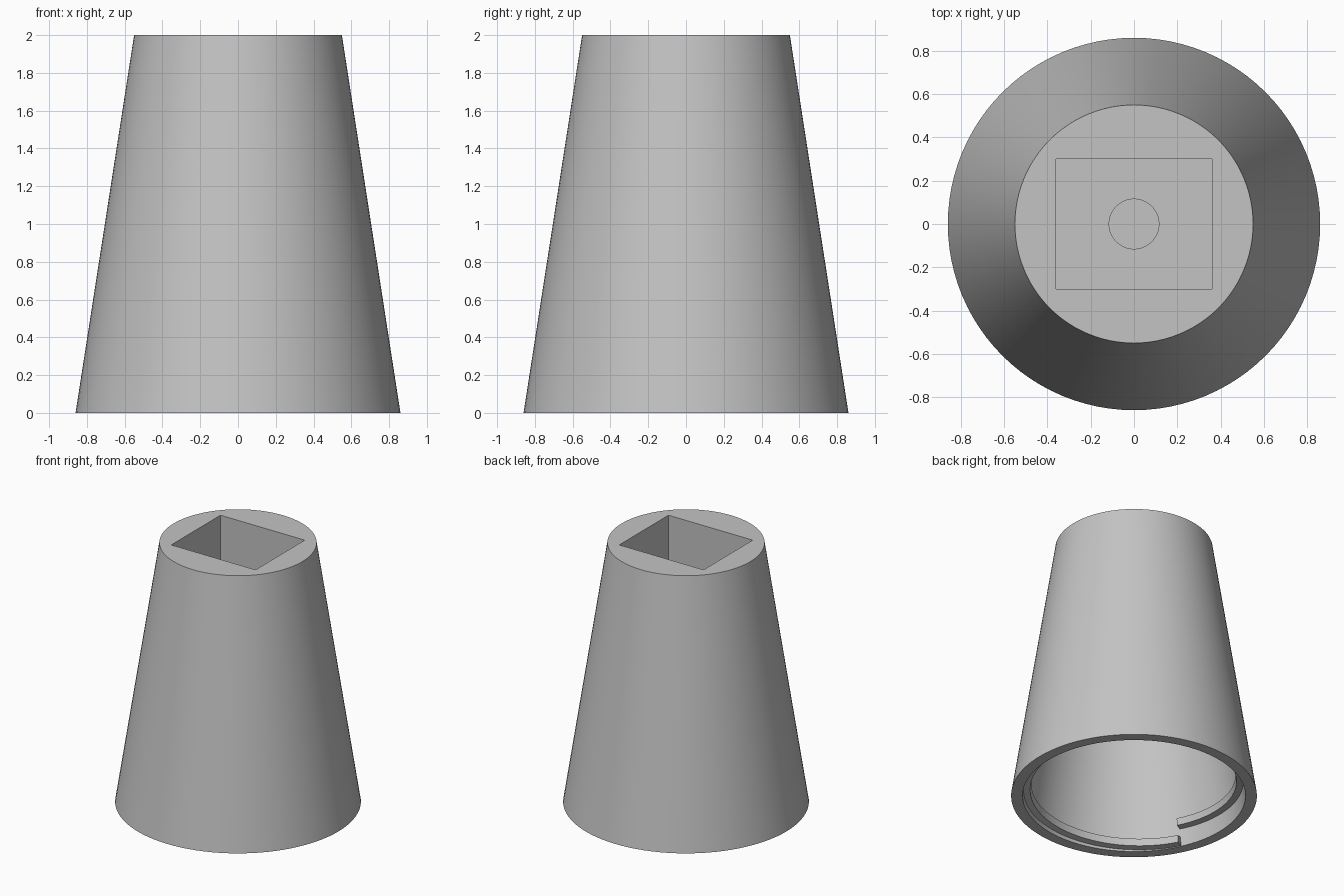
import bpy
import bmesh
from math import cos, sin, radians, tau

if "Cube" in bpy.data.objects:
    bpy.data.objects.remove(bpy.data.objects["Cube"], do_unlink=True)

SIDES = 96
HEIGHT = 2.0
R_BASE, R_TOP = 0.86, 0.55
WALL = 0.08
SLOPE = (R_BASE - R_TOP) / HEIGHT

grey = bpy.data.materials.new("plain grey")
grey.use_nodes = True
grey.diffuse_color = (0.55, 0.55, 0.55, 1)
grey.node_tree.nodes["Principled BSDF"].inputs["Base Color"].default_value = (0.55, 0.55, 0.55, 1)


def inner_radius(z):
    return R_BASE - WALL - SLOPE * z


def finish(name, bm):
    bmesh.ops.recalc_face_normals(bm, faces=bm.faces)
    mesh = bpy.data.meshes.new(name)
    bm.to_mesh(mesh)
    bm.free()
    mesh.materials.append(grey)
    obj = bpy.data.objects.new(name, mesh)
    bpy.context.collection.objects.link(obj)
    return obj


def frustum(name, z0, z1, r0, r1):
    bm = bmesh.new()
    bmesh.ops.create_cone(bm, cap_ends=True, segments=SIDES,
                          radius1=r0, radius2=r1, depth=z1 - z0)
    bmesh.ops.translate(bm, verts=bm.verts, vec=(0, 0, (z0 + z1) / 2))
    return finish(name, bm)


def box(name, size, centre):
    bm = bmesh.new()
    bmesh.ops.create_cube(bm, size=1)
    bmesh.ops.scale(bm, verts=bm.verts, vec=size)
    bmesh.ops.translate(bm, verts=bm.verts, vec=centre)
    return finish(name, bm)


def activate(obj):
    bpy.ops.object.select_all(action="DESELECT")
    obj.select_set(True)
    bpy.context.view_layer.objects.active = obj


def carve(obj, cutter):
    cutter.hide_render = True
    mod = obj.modifiers.new("cut", "BOOLEAN")
    mod.operation = "DIFFERENCE"
    mod.solver = "EXACT"
    mod.object = cutter
    activate(obj)
    bpy.ops.object.modifier_apply(modifier=mod.name)
    bpy.data.objects.remove(cutter, do_unlink=True)


# Tapered body: hollow below, rectangular socket above, round recess in its floor
body = frustum("tapered_body", 0, HEIGHT, R_BASE, R_TOP)
LOW, CEILING, FLOOR = -0.1, 1.2, 1.4
carve(body, frustum("cavity_cutter", LOW, CEILING, inner_radius(LOW), inner_radius(CEILING)))
carve(body, box("socket_cutter", (0.72, 0.6, 0.8), (0, 0, FLOOR + 0.4)))
carve(body, frustum("recess_cutter", FLOOR - 0.1, FLOOR + 0.1, 0.115, 0.115))

# Screw thread: a ridge swept one turn up the inside of the mouth
STEPS, PITCH, Z_START, START = 96, 0.125, 0.036, radians(-155)
# (inward offset from the wall, height offset)
profile = [(-0.01, -0.034), (0.045, -0.026), (0.045, 0.026), (-0.01, 0.034)]
bm = bmesh.new()
rings = []
for i in range(STEPS + 1):
    turn = i / STEPS
    a = START + tau * turn
    ring = []
    for inset, dz in profile:
        z = Z_START + PITCH * turn + dz
        r = inner_radius(z) - inset
        ring.append(bm.verts.new((r * cos(a), r * sin(a), z)))
    rings.append(ring)
for lower, upper in zip(rings, rings[1:]):
    for j in range(4):
        k = (j + 1) % 4
        bm.faces.new((lower[j], lower[k], upper[k], upper[j]))
bm.faces.new(rings[0])
bm.faces.new(rings[-1])
thread = finish("inner_thread", bm)

for obj in (body, thread):
    activate(obj)
    bpy.ops.object.shade_smooth_by_angle(angle=radians(30))
